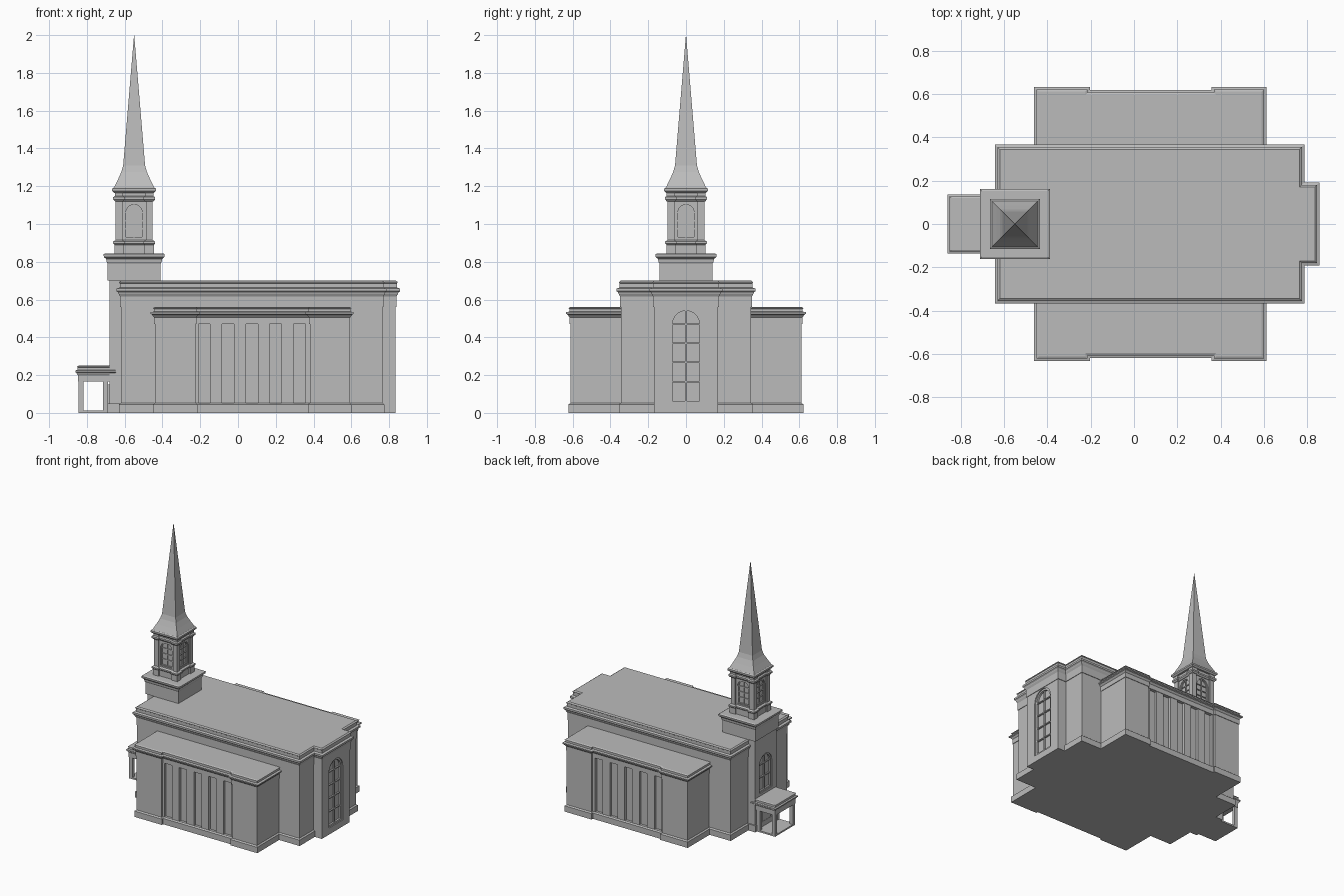
import bpy, bmesh, math
from mathutils import Matrix

old = bpy.data.objects.get("Cube")
if old:
    bpy.data.objects.remove(old, do_unlink=True)

STONE = (0.5, 0.5, 0.5, 1)
stone = bpy.data.materials.new("grey_stone")
stone.use_nodes = True
stone.diffuse_color = STONE
shader = next(n for n in stone.node_tree.nodes if n.type == 'BSDF_PRINCIPLED')
shader.inputs["Base Color"].default_value = STONE
shader.inputs["Roughness"].default_value = 0.8


def finish(name, bm):
    bmesh.ops.recalc_face_normals(bm, faces=bm.faces[:])
    mesh = bpy.data.meshes.new(name)
    bm.to_mesh(mesh)
    bm.free()
    mesh.materials.append(stone)
    obj = bpy.data.objects.new(name, mesh)
    bpy.context.collection.objects.link(obj)
    return obj


def rect(x0, x1, y0, y1):
    return [(x0, y0), (x1, y0), (x1, y1), (x0, y1)]


def offset(outline, d):
    """Mitred offset of a counter-clockwise right-angled outline."""
    result = []
    for i, (x, y) in enumerate(outline):
        px, py = outline[i - 1]
        nx, ny = outline[(i + 1) % len(outline)]
        for ax, ay in ((x - px, y - py), (nx - x, ny - y)):
            length = math.hypot(ax, ay)
            x += d * ay / length
            y -= d * ax / length
        result.append((x, y))
    return result


def sweep(name, outline, profile):
    """Stack offset copies of an outline; profile is (offset, height) pairs."""
    bm = bmesh.new()
    rings = [[bm.verts.new((x, y, z)) for x, y in offset(outline, d)] for d, z in profile]
    n = len(outline)
    for low, high in zip(rings, rings[1:]):
        for i in range(n):
            j = (i + 1) % n
            bm.faces.new((low[i], low[j], high[j], high[i]))
    bm.faces.new(rings[0][::-1])
    bm.faces.new(rings[-1])
    return finish(name, bm)


def block(name, x0, x1, y0, y1, z0, z1):
    return sweep(name, rect(x0, x1, y0, y1), [(0, z0), (0, z1)])


def cornice(z0, z1, k=1.0):
    """Frieze, flared cornice and parapet between two heights."""
    h = z1 - z0
    steps = [(0.004, 0), (0.004, 0.4), (0.012, 0.5), (0.014, 0.55), (0.022, 0.6),
             (0.022, 0.7), (0.006, 0.74), (0.006, 0.9), (0.01, 0.92), (0.01, 0.95), (0, 1)]
    return [(d * k, z0 + t * h) for d, t in steps]


PLINTH = [(0.01, 0), (0.01, 0.045), (0, 0.053)]


# Arched windows: local x runs outward, local y across the wall
def arch(half, z0, z1):
    spring = z1 - half
    curve = [(half * math.cos(math.pi * i / 14), spring + half * math.sin(math.pi * i / 14))
             for i in range(15)]
    return [(half, z0)] + curve + [(-half, z0)]


def arch_prism(name, half, z0, z1, n0, n1, place, inner=None):
    bm = bmesh.new()
    loops = [arch(half, z0, z1)]
    if inner:
        loops.append(arch(half - inner, z0 + inner, z1 - inner))
    back = [[bm.verts.new((n0, u, z)) for u, z in p] for p in loops]
    front = [[bm.verts.new((n1, u, z)) for u, z in p] for p in loops]

    def bridge(a, b):
        for i in range(len(a)):
            j = (i + 1) % len(a)
            bm.faces.new((a[i], a[j], b[j], b[i]))
    bridge(back[0], front[0])
    if inner:
        bridge(back[1], front[1])
        bridge(back[0], back[1])
        bridge(front[0], front[1])
    else:
        bm.faces.new(back[0])
        bm.faces.new(front[0])
    bm.transform(place)
    return finish(name, bm)


def window(name, wall, place, half, z0, z1, rows, depth, rim, bar):
    # Sink the opening into the wall
    cutter = arch_prism(name + "_cutter", half, z0, z1, -depth, 0.05, place)
    cutter.hide_render = True
    mod = wall.modifiers.new("opening", 'BOOLEAN')
    mod.operation, mod.solver, mod.object = 'DIFFERENCE', 'EXACT', cutter
    bpy.context.view_layer.objects.active = wall
    bpy.ops.object.modifier_apply(modifier=mod.name)
    bpy.data.objects.remove(cutter, do_unlink=True)
    # Rim and glazing bars
    arch_prism(name + "_rim", half, z0, z1, -depth, -depth * 0.35, place, rim)
    spring = z1 - half
    bars = [(-bar, bar, z0 + rim, z1 - rim)]
    for i in range(1, rows + 1):
        z = z0 + rim + (spring - z0 - rim) * i / rows
        bars.append((rim - half, half - rim, z - bar, z + bar))
    for u0, u1, a, b in bars:
        obj = block(name + "_bar", -depth, -depth * 0.5, u0, u1, a, b)
        obj.data.transform(place)


def facing(x, y, angle):
    return Matrix.Translation((x, y, 0)) @ Matrix.Rotation(angle, 4, 'Z')


# Main hall
hall = rect(-0.62, 0.765, -0.345, 0.345)
stepped = [(-0.62, -0.345), (0.765, -0.345), (0.765, -0.17), (0.835, -0.17),
           (0.835, 0.17), (0.765, 0.17), (0.765, 0.345), (-0.62, 0.345)]
sweep("hall_walls", hall, PLINTH + [(0, 0.57)])
sweep("hall_cornice", stepped, cornice(0.56, 0.70))

# End bay with the tall window
end_bay = block("end_bay", 0.70, 0.835, -0.17, 0.17, 0, 0.561)
window("end_window", end_bay, facing(0.835, 0, 0), 0.085, 0.05, 0.555, 4, 0.022, 0.014, 0.004)


# Side wings with recessed panels between pilasters
def wing_outline(side, panels):
    left, right, count = -0.21, 0.357, 5
    pitch = (right - left) / (2 * count - 1)
    edge = [(0.59, 0.3), (0.59, 0.612), (0.38, 0.612), (0.38, 0.597)]
    if panels:
        for i in range(count):
            a = right - 2 * i * pitch
            edge += [(a, 0.597), (a, 0.577), (a - pitch, 0.577), (a - pitch, 0.597)]
    edge += [(-0.225, 0.597), (-0.225, 0.612), (-0.44, 0.612), (-0.44, 0.3)]
    return edge if side > 0 else [(x, -y) for x, y in reversed(edge)]


for side, label in ((-1, "front"), (1, "back")):
    sweep(label + "_wing_plinth", wing_outline(side, False), PLINTH)
    sweep(label + "_wing_walls", wing_outline(side, True), [(0, 0.05), (0, 0.475)])
    sweep(label + "_wing_cornice", wing_outline(side, False), cornice(0.47, 0.56))

# Tower base rising through the hall
TX = -0.55
tower_wall = block("tower_wall", -0.68, -0.42, -0.13, 0.13, 0, 0.71)
block("tower_plinth", -0.69, -0.60, -0.14, 0.14, 0, 0.05)
window("tower_wall_window", tower_wall, facing(-0.68, 0, math.pi),
       0.075, 0.27, 0.555, 2, 0.02, 0.012, 0.004)
sweep("tower_base", rect(TX - 0.14, TX + 0.14, -0.14, 0.14),
      [(0, 0.70), (0, 0.79), (0.006, 0.80), (0.008, 0.815), (0.02, 0.825),
       (0.022, 0.84), (0.012, 0.845)])


# Belfry with corner piers
def pier_outline(r, gap, inset):
    quarter = [(-r, -r), (-gap, -r), (-gap, inset - r), (gap, inset - r), (gap, -r)]
    points = []
    for turn in range(4):
        c, s = round(math.cos(turn * math.pi / 2)), round(math.sin(turn * math.pi / 2))
        points += [(TX + c * x - s * y, s * x + c * y) for x, y in quarter]
    return points


piers = pier_outline(0.098, 0.062, 0.01)
sweep("belfry_foot", piers, [(0.006, 0.84), (0.006, 0.89), (0.013, 0.897),
                             (0.013, 0.907), (0, 0.915)])
belfry = sweep("belfry_walls", piers, [(0, 0.91), (0, 1.125)])
sweep("belfry_cornice", piers, [(0.004, 1.12), (0.013, 1.13), (0.013, 1.142), (0.004, 1.148),
                                (0.004, 1.165), (0.01, 1.17)])
for i in range(4):
    a = i * math.pi / 2
    place = facing(TX + 0.088 * math.cos(a), 0.088 * math.sin(a), a)
    window("belfry_window", belfry, place, 0.05, 0.925, 1.11, 3, 0.014, 0.007, 0.003)

# Spire
sweep("spire_eaves", rect(TX - 0.1, TX + 0.1, -0.1, 0.1),
      [(0.006, 1.165), (0.016, 1.175), (0.016, 1.187), (0.008, 1.192)])
sweep("spire", rect(TX - 0.1, TX + 0.1, -0.1, 0.1),
      [(0.008, 1.19), (-0.014, 1.235), (-0.032, 1.275), (-0.042, 1.31), (-0.0995, 2.0)])

# Entrance porch
block("porch_floor", -0.845, -0.66, -0.12, 0.12, 0, 0.012)
for x in (-0.845, -0.715):
    for y in (-0.12, 0.095):
        block("porch_post", x, x + 0.027, y, y + 0.025, 0.01, 0.17)
sweep("porch_roof", rect(-0.845, -0.66, -0.12, 0.12), cornice(0.165, 0.25, 0.7))
block("door", -0.688, -0.67, -0.05, 0.05, 0.01, 0.15)
